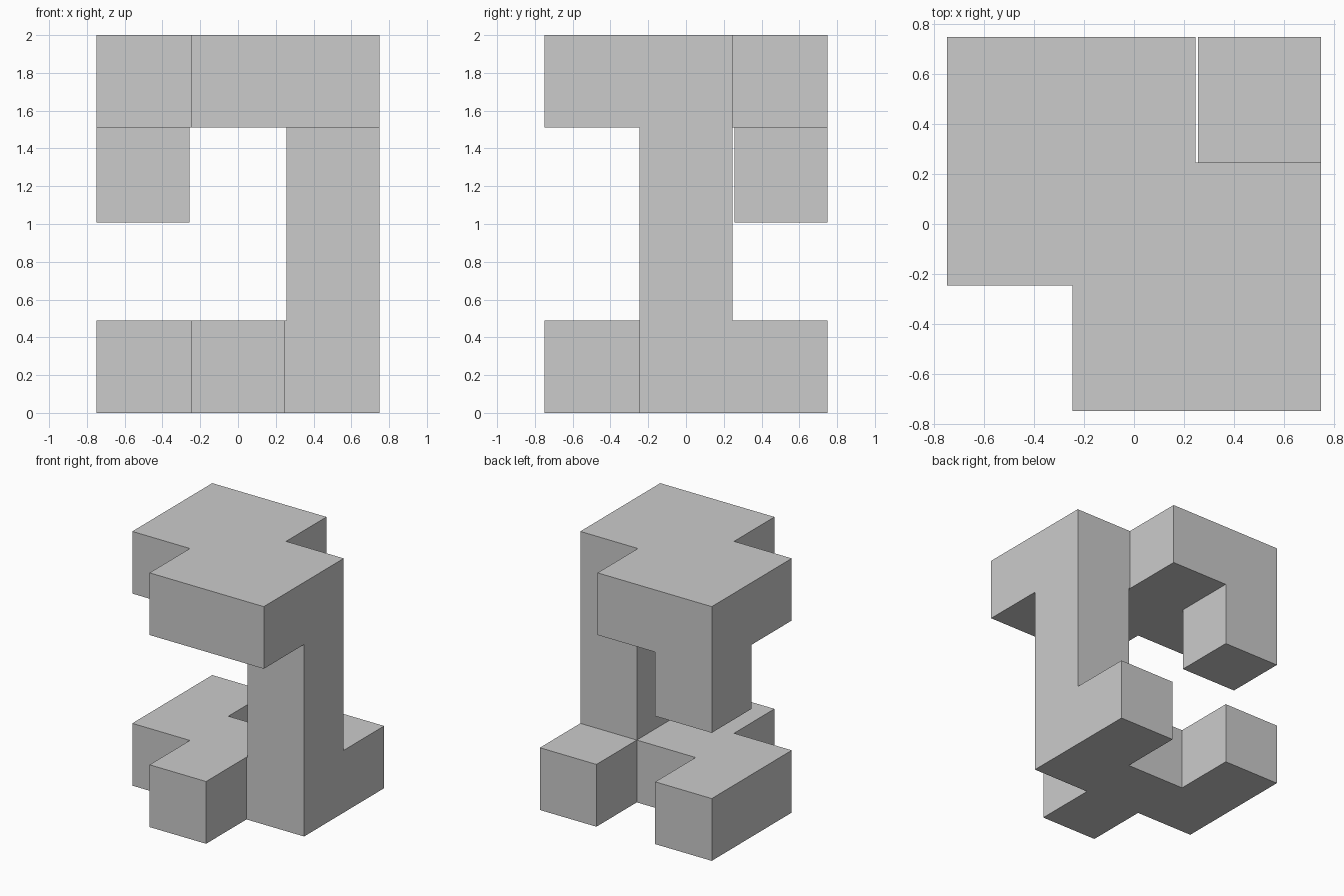
import bpy, bmesh

if "Cube" in bpy.data.objects:
    bpy.data.objects.remove(bpy.data.objects["Cube"])

# Shared grid planes: inner, gap edge and outer (x/y), then level heights
I, E, O = 0.246, 0.256, 0.748
Z_BASE, Z_HANG, Z_CAP, Z_TOP = 0.49, 1.007, 1.511, 2.0


def prism(name, outline, z0, z1):
    """Extrude a counter-clockwise outline from z0 to z1."""
    bm = bmesh.new()
    face = bm.faces.new([bm.verts.new((x, y, z0)) for x, y in outline])
    top = bmesh.ops.extrude_face_region(bm, geom=[face], use_keep_orig=True)
    verts = [v for v in top["geom"] if isinstance(v, bmesh.types.BMVert)]
    bmesh.ops.translate(bm, vec=(0, 0, z1 - z0), verts=verts)
    bmesh.ops.recalc_face_normals(bm, faces=bm.faces)
    mesh = bpy.data.meshes.new(name)
    bm.to_mesh(mesh)
    bm.free()
    obj = bpy.data.objects.new(name, mesh)
    bpy.context.collection.objects.link(obj)
    return obj


def rect(x0, x1, y0, y1):
    return [(x0, y0), (x1, y0), (x1, y1), (x0, y1)]


# Top plate with two opposite corners missing
block = prism("puzzle_block", [(-O, -I), (-I, -I), (-I, -O), (O, -O),
                               (O, I), (I, I), (I, O), (-O, O)], Z_CAP, Z_TOP)

# Notched base, full-height column and the hanging cube
parts = [
    prism("base", [(-O, -I), (-I, -I), (-I, -O), (I, -O), (I, -I), (O, -I),
                   (O, O), (E, O), (E, I), (-E, I), (-E, O), (-O, O)], 0, Z_BASE),
    prism("column", rect(E, O, -I, I), 0, Z_TOP),
    prism("hanging_cube", rect(-O, -E, E, O), Z_HANG, Z_TOP),
]

# Fuse into one solid: column first so every part connects
bpy.context.view_layer.objects.active = block
for part in (parts[1], parts[0], parts[2]):
    mod = block.modifiers.new("fuse", 'BOOLEAN')
    mod.operation = 'UNION'
    mod.solver = 'EXACT'
    mod.object = part
    bpy.ops.object.modifier_apply(modifier=mod.name)
    bpy.data.objects.remove(part, do_unlink=True)
